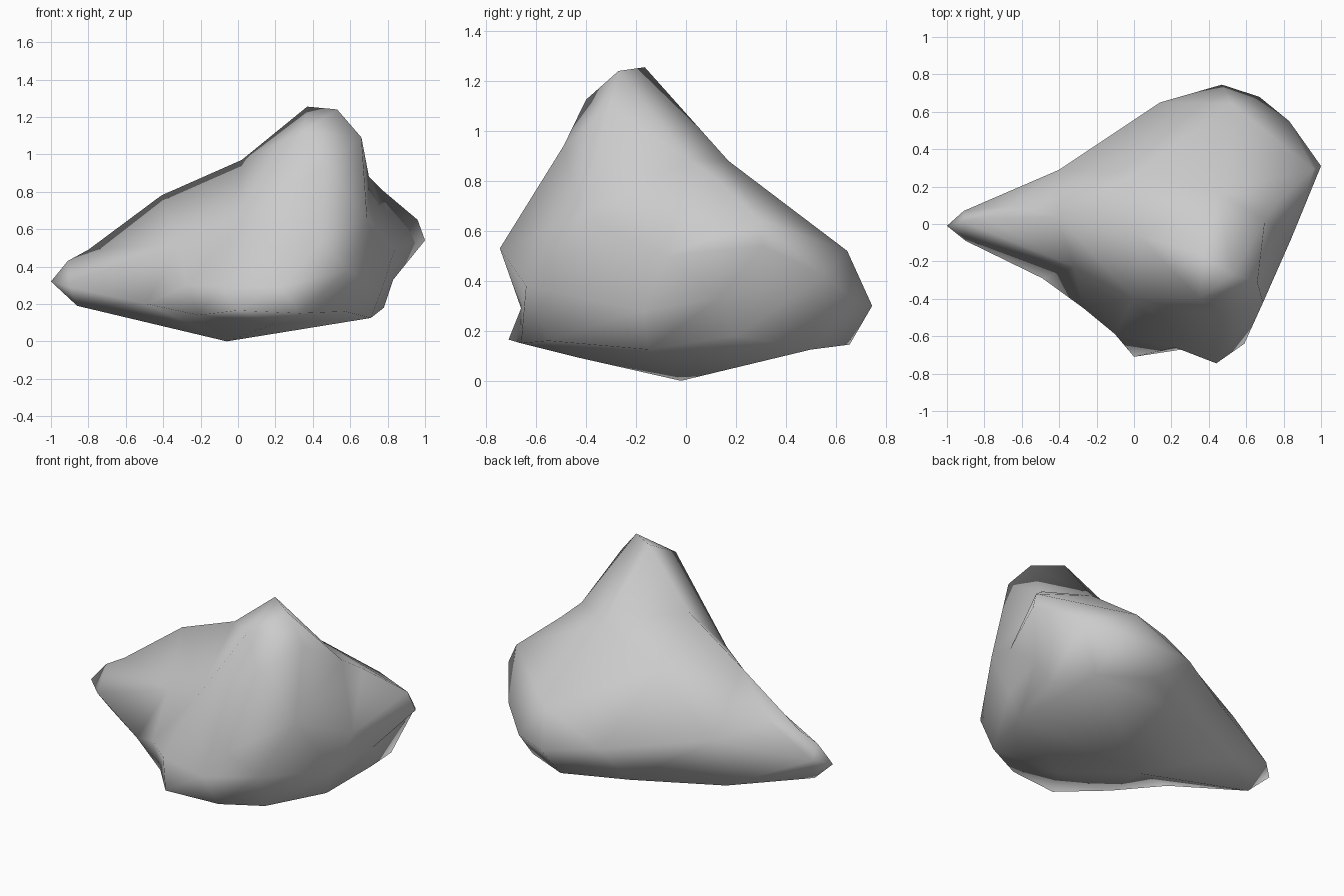
import bpy
import bmesh
from mathutils import Vector

CORE = Vector((0.1, 0.0, 0.45))

# Key corners of the boulder
CORNERS = [
    # pointed left end
    (-1, -.01, .32), (-.91, .01, .43), (-.91, .07, .35), (-.9, -.09, .29), (-.86, -.03, .19),
    (-.8, .03, .49), (-.65, .1, .53),
    # crest and peak
    (-.41, .04, .78), (.02, -.06, .97), (.37, -.165, 1.255), (.53, -.27, 1.24),
    (.35, -.4, 1.125), (.66, -.31, 1.09), (.45, .17, .88),
    # right shoulder and side
    (.7, .02, .88), (.77, .12, .81), (.96, .29, .65), (1, .31, .54), (.84, -.08, .5),
    (.83, .13, .33), (.69, -.42, .66), (.77, -.17, .28),
    # front face
    (.47, -.49, .94), (.44, -.745, .53), (.59, -.64, .38), (.22, -.66, .29),
    (0, -.4, .63), (-.1, -.59, .3), (-.32, -.23, .52), (-.27, -.45, .3), (-.21, -.46, .14),
    (-.49, -.29, .2),
    # toe
    (0, -.71, .165), (.33, -.66, .15),
    # back face
    (-.4, .29, .42), (.14, .65, .36), (.47, .745, .3), (.67, .68, .32), (.83, .55, .42),
    (.52, .645, .52), (0, .27, .74),
    # underside
    (-.06, -.02, 0), (.2, -.44, .095), (.57, -.55, .16), (.71, -.15, .125), (.78, .2, .18),
    (.7, .5, .125), (.4, .655, .145), (.05, .48, .13), (-.45, .25, .14),
]

# Wrap a skin round the corner directions, then push each corner to its true place
bm = bmesh.new()
verts = [bm.verts.new((Vector(p) - CORE).normalized()) for p in CORNERS]
bmesh.ops.convex_hull(bm, input=verts)
for v, p in zip(verts, CORNERS):
    v.co = p
bmesh.ops.recalc_face_normals(bm, faces=bm.faces)
for f in bm.faces:
    f.smooth = True

mesh = bpy.data.meshes.new("boulder")
bm.to_mesh(mesh)
bm.free()
rock = bpy.data.objects.new("boulder", mesh)
bpy.context.collection.objects.link(rock)
